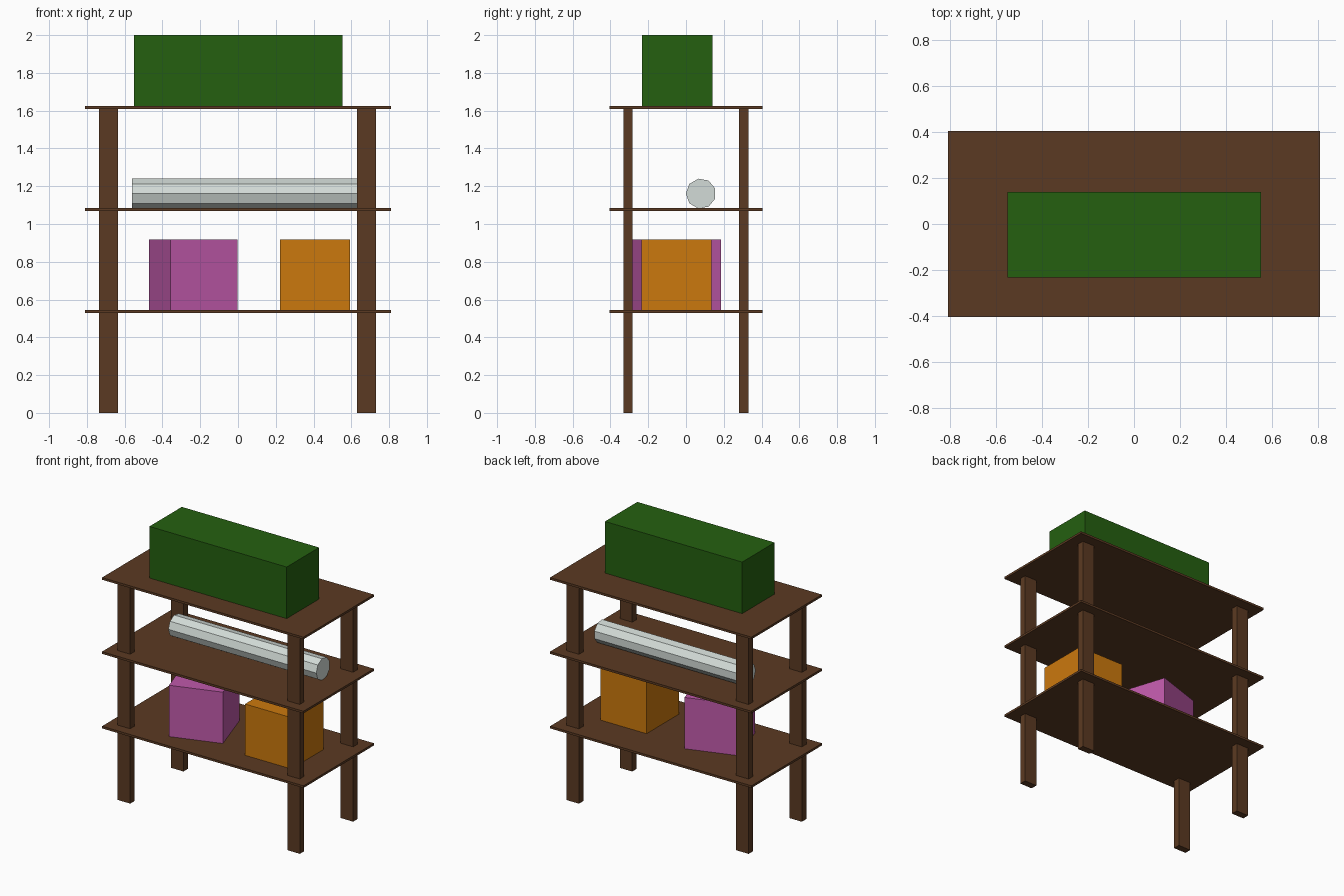
import bpy
from math import radians

cube = bpy.data.objects.get("Cube")
if cube:
    bpy.data.objects.remove(cube, do_unlink=True)


def material(name, color):
    mat = bpy.data.materials.new(name)
    mat.use_nodes = True
    mat.diffuse_color = (*color, 1)
    bsdf = next(n for n in mat.node_tree.nodes if n.type == "BSDF_PRINCIPLED")
    bsdf.inputs["Base Color"].default_value = (*color, 1)
    return mat


brown = material("brown wood", (0.105, 0.042, 0.016))
green = material("dark green", (0.018, 0.117, 0.005))
orange = material("orange", (0.60, 0.19, 0.004))
pink = material("pink", (0.52, 0.10, 0.40))
grey = material("pale grey", (0.65, 0.71, 0.68))


def box(name, center, size, bottom, mat, turn=0):
    """Box of the given size resting at height bottom."""
    x, y = center
    bpy.ops.mesh.primitive_cube_add(size=1, location=(x, y, bottom + size[2] / 2))
    obj = bpy.context.object
    obj.name = name
    obj.scale = size
    obj.rotation_euler.z = radians(turn)
    obj.data.materials.append(mat)
    return obj


# Three equal boards
board = 0.016
levels = {"lower_shelf": 0.528, "middle_shelf": 1.07, "top_shelf": 1.609}
for name, z in levels.items():
    box(name, (0, 0), (1.62, 0.81, board), z, brown)

# Four posts passing through the boards
for side, x in (("right", -0.685), ("left", 0.68)):
    for end, y in (("front", -0.307), ("back", 0.305)):
        box(f"{end}_{side}_post", (x, y), (0.1, 0.05, 1.612), 0, brown)

# Boxes stored on the shelves
top = levels["top_shelf"] + board
low = levels["lower_shelf"] + board
box("long_green_box", (0.002, -0.046), (1.104, 0.372, 2 - top), top, green)
box("orange_box", (0.408, -0.05), (0.372, 0.372, 0.373), low, orange)
box("pink_box", (-0.237, -0.05), (0.372, 0.372, 0.373), low, pink, turn=18)

# Faceted roll lying along the middle shelf
bpy.ops.mesh.primitive_cylinder_add(
    vertices=9, radius=0.08, depth=1.19, location=(0.035, 0.079, 1.161),
    rotation=(radians(90), 0, radians(90)))
roll = bpy.context.object
roll.name = "grey_roll"
roll.rotation_euler.rotate_axis("Z", radians(90))
roll.data.materials.append(grey)
